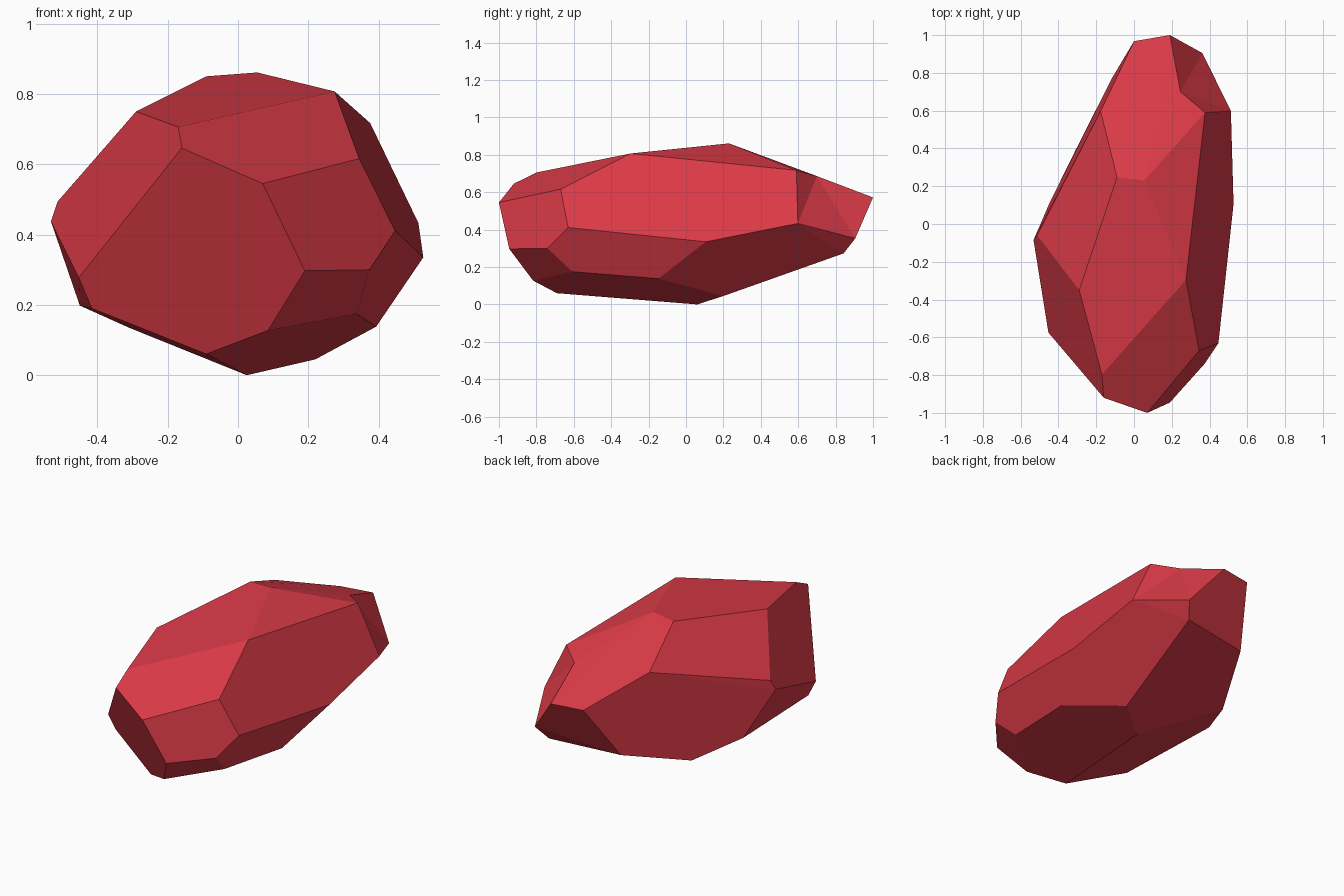
import bpy, bmesh

if "Cube" in bpy.data.objects:
    bpy.data.objects.remove(bpy.data.objects["Cube"])

# corner points of the cut stone, grouped by region
crown = [(-.09, .247, .85), (.055, .23, .861), (.275, -.296, .807), (-.29, -.35, .75),
         (-.17, -.797, .706), (-.177, .598, .703), (.376, .59, .717)]
front = [(.345, -.67, .616), (.447, -.63, .411), (.374, -.74, .30), (.19, -.945, .297),
         (.07, -1.0, .545), (-.16, -.92, .646)]
sides = [(.513, .598, .433), (.527, .106, .335), (-.453, -.575, .277),
         (-.532, -.085, .437), (-.513, -.06, .494)]
back = [(.19, 1.0, .572), (.362, .905, .353), (0, .968, .571), (-.115, .775, .262),
        (.312, .843, .273)]
base = [(.085, -.817, .127), (-.09, -.69, .06), (.025, .06, 0), (.393, -.147, .138),
        (.337, -.608, .175), (.22, .20, .045), (-.45, .105, .198), (-.416, -.557, .19),
        (-.31, .39, .135)]

# stone body: convex hull of the corners
bm = bmesh.new()
verts = {p: bm.verts.new(p) for p in crown + front + sides + back + base}
bmesh.ops.convex_hull(bm, input=bm.verts[:])

# chipped notch at the back right: open the faces there and fan them to a sunken point
rim = {verts[p] for p in (crown[1], crown[6], sides[0], back[0], back[1])}
chip = [f for f in bm.faces if set(f.verts) <= rim]
bmesh.ops.delete(bm, geom=chip, context='FACES')
edges = [e for e in bm.edges if e.is_boundary]
sunk = bm.verts.new((.246, .70, .686))
for e in edges:
    bm.faces.new((e.verts[0], e.verts[1], sunk))

# tidy: merge nearly flat facets, drop loose points
bmesh.ops.delete(bm, geom=[v for v in bm.verts if not v.link_faces], context='VERTS')
bmesh.ops.dissolve_limit(bm, angle_limit=.05, verts=bm.verts[:], edges=bm.edges[:])
bmesh.ops.recalc_face_normals(bm, faces=bm.faces[:])

mesh = bpy.data.meshes.new("stone")
bm.to_mesh(mesh)
bm.free()
stone = bpy.data.objects.new("stone", mesh)
bpy.context.collection.objects.link(stone)

# single red colour
red = bpy.data.materials.new("ruby red")
red.diffuse_color = (.70, .042, .062, 1)
red.use_nodes = True
red.node_tree.nodes["Principled BSDF"].inputs["Base Color"].default_value = red.diffuse_color
mesh.materials.append(red)
